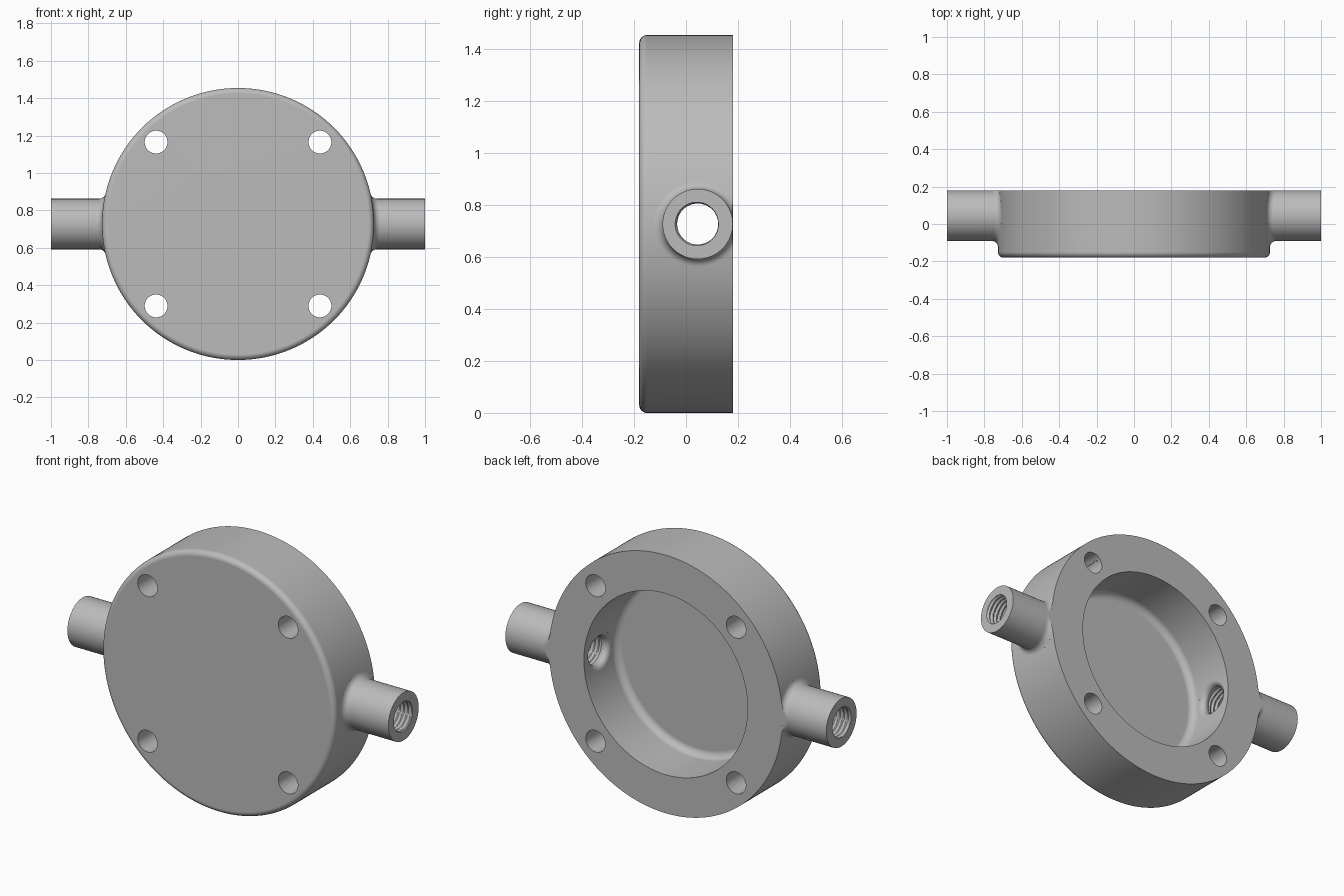
import bpy, bmesh, math
from mathutils import Vector

cube = bpy.data.objects.get("Cube")
if cube:
    bpy.data.objects.remove(cube, do_unlink=True)

R, HALF = 0.727, 0.18            # disc radius, half thickness
POCKET_R, FLOOR_Y = 0.51, -0.11  # rear recess
PIPE_R, PIPE_Y = 0.135, 0.045    # side pipes
BORE_R, GROOVE, PITCH = 0.079, 0.009, 0.025
HOLE_R, HOLE_OFF = 0.061, 0.438
TAU = math.tau

metal = bpy.data.materials.new("grey metal")
metal.use_nodes = True
grey = (0.5, 0.5, 0.5, 1)
metal.diffuse_color = grey
metal.node_tree.nodes["Principled BSDF"].inputs["Base Color"].default_value = grey


def loft(name, rings):
    """Skin a list of equal rings and cap both ends."""
    bm = bmesh.new()
    loops = [[bm.verts.new(p) for p in ring] for ring in rings]
    n = len(loops[0])
    for a, b in zip(loops, loops[1:]):
        for i in range(n):
            j = (i + 1) % n
            bm.faces.new((a[i], a[j], b[j], b[i]))
    bm.faces.new(loops[0])
    bm.faces.new(loops[-1])
    bmesh.ops.recalc_face_normals(bm, faces=bm.faces)
    mesh = bpy.data.meshes.new(name)
    bm.to_mesh(mesh)
    bm.free()
    mesh.materials.append(metal)
    obj = bpy.data.objects.new(name, mesh)
    bpy.context.collection.objects.link(obj)
    return obj


def lathe(name, profile, cx=0, cz=R, n=256):
    """Revolve (radius, y) points about an axis along y."""
    return loft(name, [[(cx + r * math.cos(TAU * i / n), y, cz + r * math.sin(TAU * i / n))
                        for i in range(n)] for r, y in profile])


def arc(cr, cy, rad, a0, a1, n=8):
    return [(cr + rad * math.cos(math.radians(a0 + (a1 - a0) * k / n)),
             cy + rad * math.sin(math.radians(a0 + (a1 - a0) * k / n))) for k in range(n + 1)]


def blend_rings(big, small, f, side, n, steps=8):
    """Rolling-ball fillet from a disc wall to a crossing tube, wall first."""
    rings = []
    for k in range(steps + 1):
        ring = []
        for i in range(n):
            t = TAU * i / n
            y, z = (small + f) * math.cos(t), (small + f) * math.sin(t)
            c = Vector((math.sqrt((big + f) ** 2 - z * z), y, z))
            to_wall = Vector((-c.x, 0, -c.z)).normalized()
            to_tube = Vector((0, -math.cos(t), -math.sin(t)))
            p = c + f * to_wall.slerp(to_tube, k / steps)
            ring.append((side * p.x, min(PIPE_Y + p.y, HALF - 0.0001), R + p.z))
        rings.append(ring)
    return rings


def shifted(ring, dx):
    return [(x + dx, y, z) for x, y, z in ring]


def tube_ring(x, radius, n):
    return [(x, min(PIPE_Y + radius(TAU * i / n) * math.cos(TAU * i / n), HALF - 0.0001),
             R + radius(TAU * i / n) * math.sin(TAU * i / n)) for i in range(n)]


def combine(target, tool, operation):
    mod = target.modifiers.new(operation.lower(), 'BOOLEAN')
    mod.operation, mod.object, mod.solver = operation, tool, 'EXACT'
    bpy.ops.object.select_all(action='DESELECT')
    bpy.context.view_layer.objects.active = target
    target.select_set(True)
    bpy.ops.object.modifier_apply(modifier=mod.name)
    bpy.data.objects.remove(tool, do_unlink=True)


# Round housing with a softened front rim and a filleted rear recess
edge, cove = 0.03, 0.04
profile = [(0.05, -HALF)] + arc(R - edge, -HALF + edge, edge, -90, 0)
profile += [(R, HALF), (POCKET_R, HALF)]
profile += arc(POCKET_R - cove, FLOOR_Y + cove, cove, 0, -90) + [(0.05, FLOOR_Y)]
housing = lathe("housing", profile)

# Side pipes, blended into the housing wall
for side in (1, -1):
    rings = blend_rings(R, PIPE_R, 0.035, side, 96)
    rings = [shifted(rings[0], -0.06 * side)] + rings
    rings.append(tube_ring(side, lambda t: PIPE_R, 96))
    combine(housing, loft("pipe", rings), 'UNION')

# Threaded bores, rounded where they open into the recess
for side in (1, -1):
    rings = blend_rings(POCKET_R, BORE_R, 0.03, side, 48)
    rings = [shifted(rings[0], -0.05 * side)] + rings
    x = POCKET_R + 0.045
    while x < 1.02:
        def thread(t, x=x):
            phase = (x / PITCH - side * t / TAU) % 1
            return BORE_R + GROOVE * (1 - abs(2 * phase - 1))
        rings.append(tube_ring(side * x, thread, 48))
        x += PITCH / 6
    combine(housing, loft("bore_cutter", rings), 'DIFFERENCE')

# Four mounting holes
for sx in (1, -1):
    for sz in (1, -1):
        cutter = lathe("hole_cutter", [(HOLE_R, -0.3), (HOLE_R, 0.3)],
                       sx * HOLE_OFF, R + sz * HOLE_OFF, 64)
        combine(housing, cutter, 'DIFFERENCE')

# Smooth curved faces, keep machined edges crisp
bpy.ops.object.shade_smooth_by_angle(angle=math.radians(30))
normals = housing.modifiers.new("flat_face_normals", 'WEIGHTED_NORMAL')
normals.keep_sharp = True
